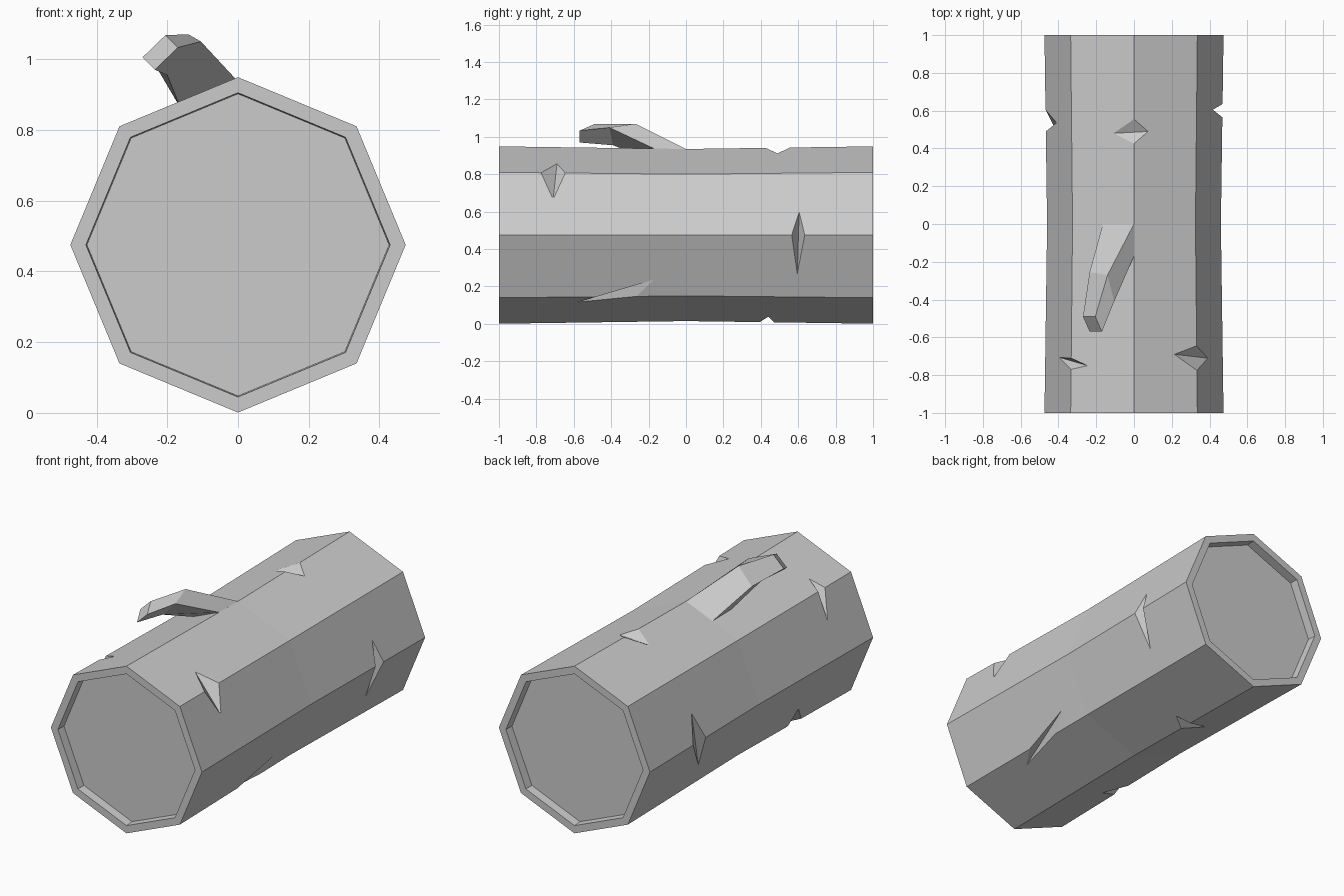
import bpy, bmesh, math
from mathutils import Vector

if "Cube" in bpy.data.objects:
    bpy.data.objects.remove(bpy.data.objects["Cube"])

CZ = 0.475  # height of the log axis


def radius(y):
    # log is slightly pinched at the middle
    return 0.46 + 0.014 * abs(y)


def make_object(name, bm):
    bmesh.ops.recalc_face_normals(bm, faces=bm.faces)
    mesh = bpy.data.meshes.new(name)
    bm.to_mesh(mesh)
    bm.free()
    ob = bpy.data.objects.new(name, mesh)
    bpy.context.collection.objects.link(ob)
    return ob


def loft(bm, rings):
    # skin a list of point rings and return the vertex rings
    vr = [[bm.verts.new(p) for p in ring] for ring in rings]
    for a, b in zip(vr, vr[1:]):
        n = len(a)
        for i in range(n):
            bm.faces.new((a[i], a[(i + 1) % n], b[(i + 1) % n], b[i]))
    return vr


def octagon(y, r):
    return [(r * math.cos(i * math.pi / 4), y, CZ + r * math.sin(i * math.pi / 4))
            for i in range(8)]


# Log: octagonal body with recessed ends
bm = bmesh.new()
profile = [(-0.95, 0.427), (-1, 0.43), (-1, 0.474), (0, 0.46),
           (1, 0.474), (1, 0.43), (0.95, 0.427)]
rings = loft(bm, [octagon(y, r) for y, r in profile])
bm.faces.new(rings[0])
bm.faces.new(rings[-1])
log = make_object("log", bm)

# Axe notches: edge angle, the two y positions on that edge, crease ends
notches = [
    (90, 0.555, 0.425, (-0.11, 0.48, 0.897), (0.075, 0.49, 0.911)),
    (45, -0.645, -0.775, (0.215, -0.69, 0.855), (0.387, -0.71, 0.67)),
    (0, 0.635, 0.565, (0.417, 0.605, 0.595), (0.383, 0.595, 0.27)),
    (-45, -0.265, -0.48, (0.375, -0.125, 0.25), (0.26, -0.6, 0.112)),
    (180, 0.605, 0.49, (-0.41, 0.535, 0.61), (-0.385, 0.44, 0.28)),
    (135, -0.71, -0.77, (-0.245, -0.75, 0.845), (-0.40, -0.705, 0.65)),
    (225, -0.44, -0.56, (-0.375, -0.48, 0.245), (-0.22, -0.53, 0.098)),
    (270, 0.395, 0.47, (0.07, 0.44, 0.04), (-0.167, 0.40, 0.08)),
]
bm = bmesh.new()
for deg, ya, yb, c, d in notches:
    c, d = Vector(c), Vector(d)
    mid = (c + d) / 2
    t = math.radians(deg)
    pts = [mid + (p - mid) * 1.01 for p in (c, d)]
    for y in (ya, yb):
        r = radius(y)
        p = Vector((r * math.cos(t), y, CZ + r * math.sin(t)))
        pts.append(mid + (p - mid) * 1.6)
    v = [bm.verts.new(p) for p in pts]
    # orient each wedge outwards
    if (pts[1] - pts[0]).cross(pts[2] - pts[0]).dot(pts[3] - pts[0]) > 0:
        v[0], v[1] = v[1], v[0]
    for a, b, e in ((0, 1, 2), (0, 2, 3), (0, 3, 1), (1, 3, 2)):
        bm.faces.new((v[a], v[b], v[e]))
cutter = make_object("notch_cutter", bm)
cutter.hide_render = True

mod = log.modifiers.new("notches", "BOOLEAN")
mod.operation = "DIFFERENCE"
mod.solver = "EXACT"
mod.object = cutter
bpy.context.view_layer.objects.active = log
bpy.ops.object.modifier_apply(modifier=mod.name)
bpy.data.objects.remove(cutter)

# Branch stub: four-sided bent limb on top
bm = bmesh.new()
rings = loft(bm, [
    [(-0.165, 0, 0.866), (0, 0, 0.935), (0, -0.17, 0.937), (-0.165, -0.17, 0.868)],
    [(-0.235, -0.255, 0.985), (-0.14, -0.27, 1.07), (-0.105, -0.41, 1.05), (-0.20, -0.39, 0.955)],
    [(-0.27, -0.49, 1.005), (-0.205, -0.49, 1.068), (-0.17, -0.57, 1.033), (-0.235, -0.57, 0.97)],
])
bm.faces.new(rings[0])
bm.faces.new(rings[-1])
make_object("branch_stub", bm)
